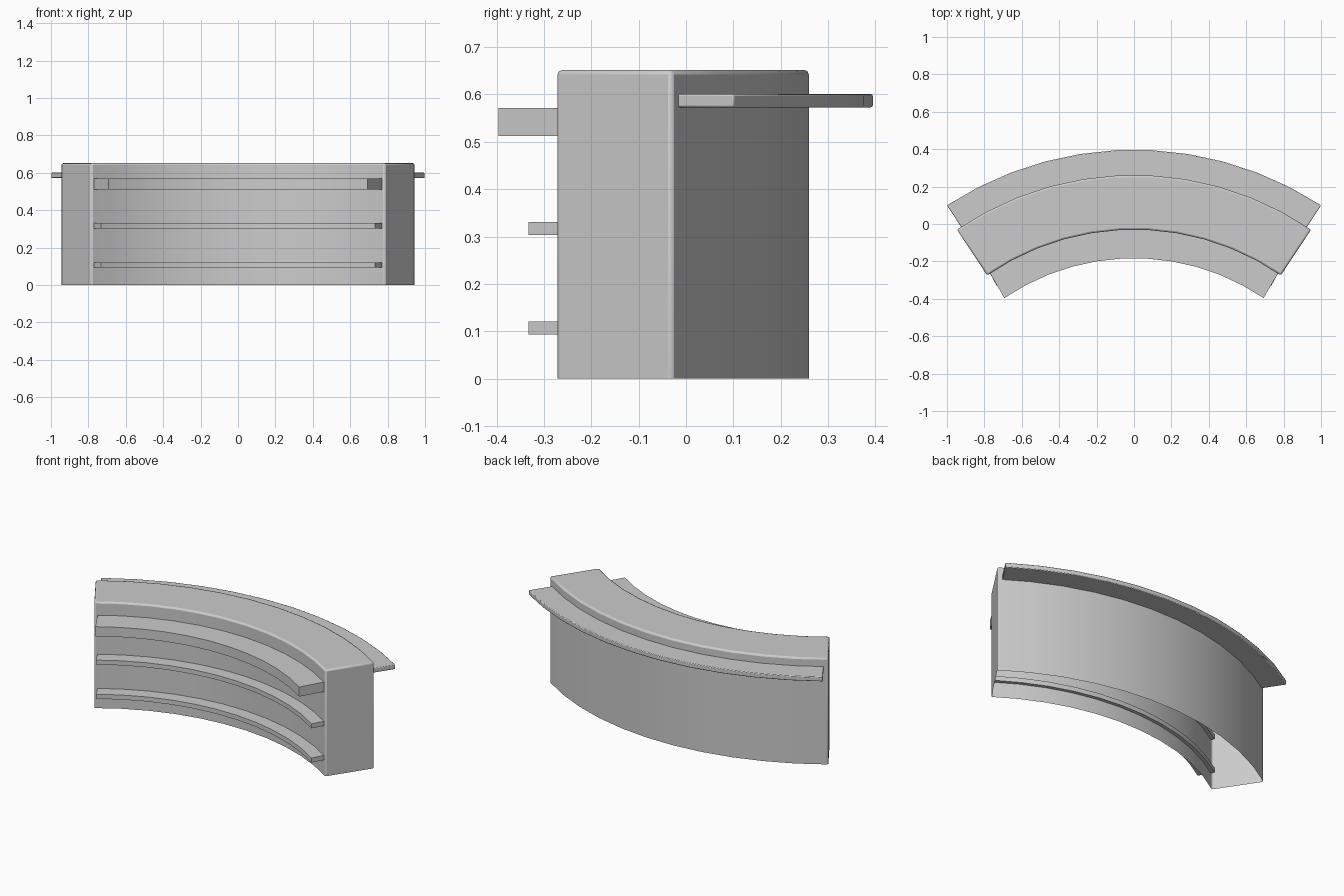
import bpy, bmesh
from math import asin, sin, cos

if "Cube" in bpy.data.objects:
    bpy.data.objects.remove(bpy.data.objects["Cube"])

SEGMENTS = 11


def arc(apex_y, end_x, end_y):
    """Points along an arc through (0, apex_y), ending at (+-end_x, end_y)."""
    sag = apex_y - end_y
    r = (sag ** 2 + end_x ** 2) / (2 * sag)
    a = asin(end_x / r)
    angles = [-a + 2 * a * i / SEGMENTS for i in range(SEGMENTS + 1)]
    return [(r * sin(t), apex_y - r + r * cos(t)) for t in angles]


def curved_slab(name, front, back, z0, z1, bevel, open_bottom=False):
    bm = bmesh.new()
    outline = arc(*front), arc(*back)
    # Four vertices per station: front low, back low, back high, front high
    rings = []
    for f, b in zip(*outline):
        rings.append([bm.verts.new((*p, z)) for p, z in
                      ((f, z0), (b, z0), (b, z1), (f, z1))])
    for r, s in zip(rings, rings[1:]):
        for k in range(4):
            if open_bottom and k == 0:
                continue
            n = (k + 1) % 4
            bm.faces.new((r[k], r[n], s[n], s[k]))
    bm.faces.new(rings[0][::-1])
    bm.faces.new(rings[-1])
    bmesh.ops.recalc_face_normals(bm, faces=bm.faces)
    mesh = bpy.data.meshes.new(name)
    bm.to_mesh(mesh)
    bm.free()
    ob = bpy.data.objects.new(name, mesh)
    bpy.context.collection.objects.link(ob)
    # Soft edges
    if bevel:
        mod = ob.modifiers.new("soft_edges", 'BEVEL')
        mod.width, mod.segments = bevel, 2
        mod.limit_method = 'ANGLE'
        mod.angle_limit = 0.7
    bpy.ops.object.select_all(action='DESELECT')
    ob.select_set(True)
    bpy.context.view_layer.objects.active = ob
    bpy.ops.object.shade_smooth_by_angle(angle=0.52)
    return ob


# Counter body: hollow shell, open underneath
curved_slab("counter_body", (-0.03, 0.785, -0.275), (0.262, 0.947, -0.03),
            0, 0.652, 0.01, open_bottom=True)

# Ledge on the convex back side
curved_slab("back_ledge", (0.245, 0.915, -0.03), (0.397, 1.0, 0.1),
            0.573, 0.601, 0.004)

# Deep shelf on the concave front side
curved_slab("front_shelf", (-0.183, 0.693, -0.396), (-0.01, 0.78, -0.246),
            0.512, 0.571, 0)

# Two narrow rails below it
for name, z in (("lower_rail", 0.093), ("middle_rail", 0.303)):
    curved_slab(name, (-0.108, 0.733, -0.333), (-0.01, 0.78, -0.246),
                z, z + 0.028, 0)
